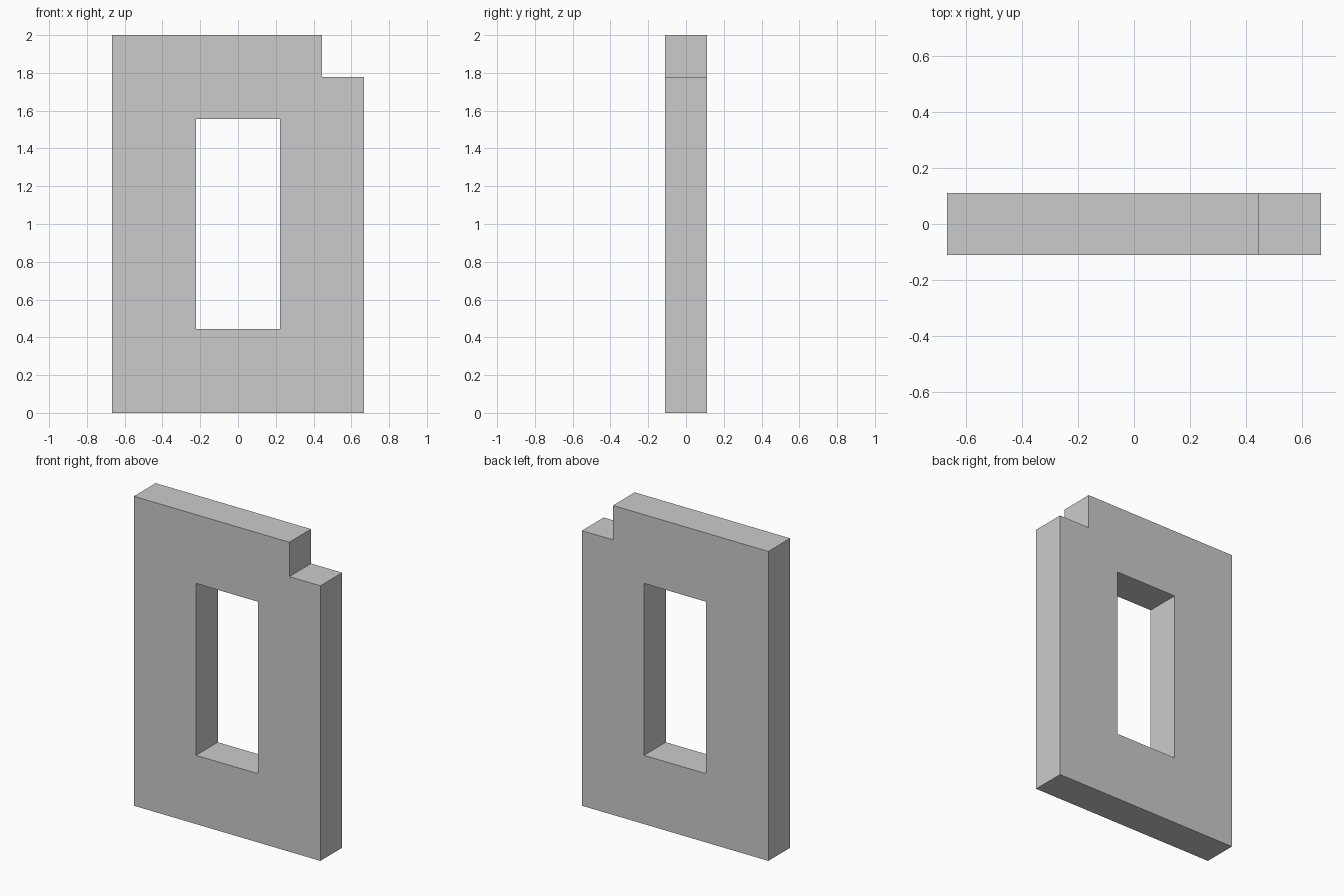
import bpy, bmesh
from mathutils import Vector

if "Cube" in bpy.data.objects:
    bpy.data.objects.remove(bpy.data.objects["Cube"])

U = 2 / 9                      # module: panel is 6 x 1 x 9 modules
XS = [-3, -1, 1, 2, 3]         # column lines
ZS = [0, 2, 7, 8, 9]           # row lines
OPEN = {(1, 1), (3, 3)}        # cells left empty: window and corner notch

bm = bmesh.new()

# Front face as a grid of quads
verts = {(i, j): bm.verts.new((x * U, -U / 2, z * U))
         for i, x in enumerate(XS) for j, z in enumerate(ZS)}
for i in range(len(XS) - 1):
    for j in range(len(ZS) - 1):
        if (i, j) not in OPEN:
            bm.faces.new([verts[i, j], verts[i + 1, j],
                          verts[i + 1, j + 1], verts[i, j + 1]])
bmesh.ops.delete(bm, geom=[v for v in bm.verts if not v.link_faces], context='VERTS')

# Thickness
solid = bmesh.ops.solidify(bm, geom=bm.faces[:], thickness=U)
front = min(v.co.y for v in bm.verts)
back = max(v.co.y for v in bm.verts)
bmesh.ops.translate(bm, verts=bm.verts[:], vec=Vector((0, -(front + back) / 2, 0)))
bmesh.ops.recalc_face_normals(bm, faces=bm.faces[:])

mesh = bpy.data.meshes.new("notched_frame_panel")
bm.to_mesh(mesh)
bm.free()
panel = bpy.data.objects.new("notched_frame_panel", mesh)
bpy.context.collection.objects.link(panel)
